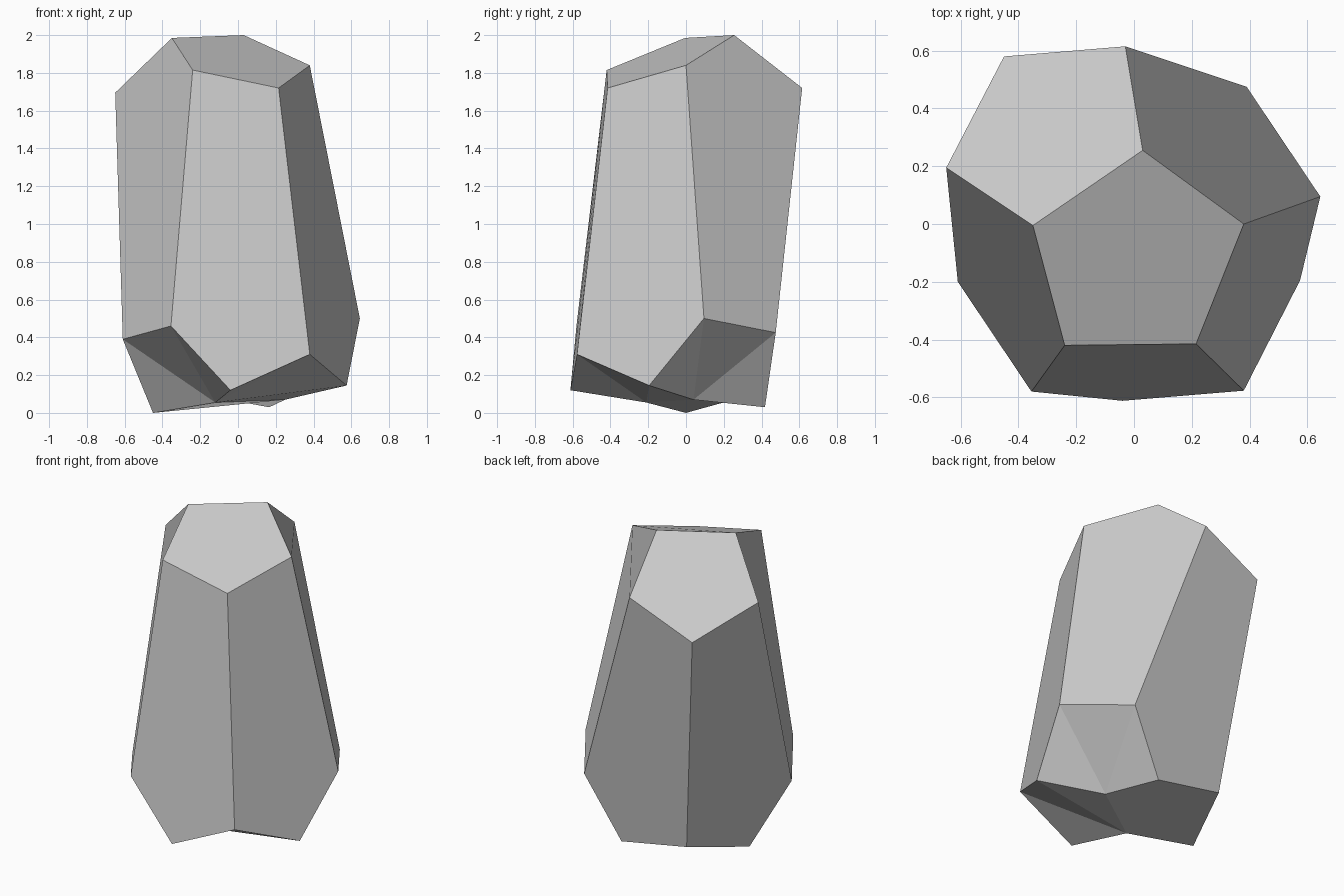
import bpy
import bmesh

# Remove the default cube only
default_cube = bpy.data.objects.get("Cube")
if default_cube:
    bpy.data.objects.remove(default_cube, do_unlink=True)


def make_material(name, colour):
    material = bpy.data.materials.new(name)
    material.use_nodes = True
    material.diffuse_color = colour
    shader = next(n for n in material.node_tree.nodes if n.type == "BSDF_PRINCIPLED")
    shader.inputs["Base Color"].default_value = colour
    return material


# Four rings of five corners, each listed in the same turning order
crown_ring = [(.03, .255, 2), (.38, 0, 1.84), (.215, -.415, 1.72),
              (-.24, -.42, 1.815), (-.35, -.005, 1.985)]
shoulder_ring = [(-.03, .615, 1.72), (.645, .095, .5), (.38, -.577, .31),
                 (-.355, -.58, .46), (-.65, .195, 1.695)]
hip_ring = [(.39, .475, .425), (.575, -.195, .145), (-.04, -.612, .12),
            (-.61, -.2, .39), (-.45, .58, 1.53)]
base_ring = [(.165, .418, .03), (.25, .04, .07), (-.12, -.21, .055),
             (-.45, 0, 0), (-.295, .415, .115)]


def add_hollow_facet(bm, corners, pivot):
    """Split a facet into triangles that all meet at its sunken corner."""
    ordered = corners[pivot:] + corners[:pivot]
    for second, third in zip(ordered[1:], ordered[2:]):
        bm.faces.new((ordered[0], second, third))


def build_stone(name, rings, hollow_corners, material):
    """Join the rings with twelve pentagons: two caps and two bands of five."""
    bm = bmesh.new()
    crown, shoulder, hip, base = [
        [bm.verts.new(corner) for corner in ring] for ring in rings]
    count = len(crown)
    bm.faces.new(crown)
    bm.faces.new(base)
    for i in range(count):
        after = (i + 1) % count
        # Upper facet hangs from a crown edge down to one hip corner
        bm.faces.new((crown[i], crown[after], shoulder[after], hip[i], shoulder[i]))
        # Lower facet rises from a base edge up to one shoulder corner
        lower = [base[i], base[after], hip[after], shoulder[after], hip[i]]
        if i in hollow_corners:
            add_hollow_facet(bm, lower, hollow_corners[i])
        else:
            bm.faces.new(lower)
    bmesh.ops.recalc_face_normals(bm, faces=bm.faces[:])
    for face in bm.faces:
        face.smooth = False
    mesh = bpy.data.meshes.new(name)
    bm.to_mesh(mesh)
    bm.free()
    mesh.materials.append(material)
    stone = bpy.data.objects.new(name, mesh)
    bpy.context.scene.collection.objects.link(stone)


# Tall faceted stone, with the lower facets around its front hollowed
stone_grey = make_material("stone grey", (.6, .6, .6, 1))
build_stone("faceted_stone", (crown_ring, shoulder_ring, hip_ring, base_ring),
            {0: 1, 1: 1, 2: 0}, stone_grey)
